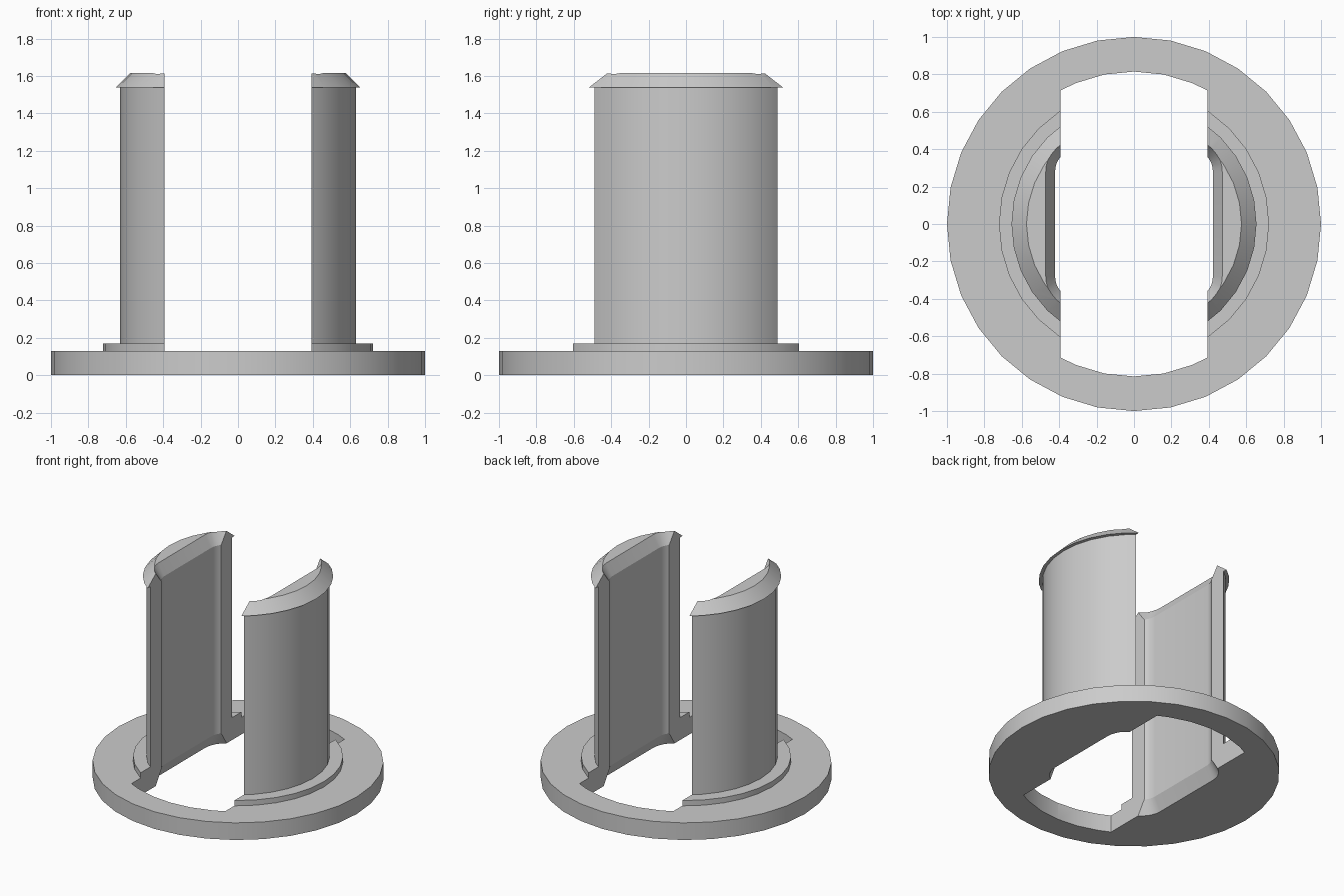
import bpy, bmesh, math

if "Cube" in bpy.data.objects:
    bpy.data.objects.remove(bpy.data.objects["Cube"])

SEG = 32


def loft(name, rings):
    """Closed solid from a stack of rings with equal point counts."""
    bm = bmesh.new()
    loops = [[bm.verts.new(p) for p in ring] for ring in rings]
    n = len(loops[0])
    for a, b in zip(loops, loops[1:]):
        for i in range(n):
            j = (i + 1) % n
            bm.faces.new((a[i], a[j], b[j], b[i]))
    bm.faces.new(loops[0][::-1])
    bm.faces.new(loops[-1])
    bmesh.ops.recalc_face_normals(bm, faces=bm.faces)
    mesh = bpy.data.meshes.new(name)
    bm.to_mesh(mesh)
    bm.free()
    obj = bpy.data.objects.new(name, mesh)
    bpy.context.collection.objects.link(obj)
    return obj


def circle(r, z):
    return [(r * math.cos(2 * math.pi * i / SEG),
             r * math.sin(2 * math.pi * i / SEG), z) for i in range(SEG)]


def rounded_rect(hx, hy, r, z, steps=8):
    """Rectangle of half sizes hx, hy grown outward by radius r."""
    pts = []
    for k, (sx, sy) in enumerate([(1, 1), (-1, 1), (-1, -1), (1, -1)]):
        for i in range(steps + 1):
            a = math.pi / 2 * (k + i / steps)
            pts.append((sx * hx + r * math.cos(a), sy * hy + r * math.sin(a), z))
    return pts


def slot_outline(half, r, z):
    """Straight sides at x = +-half, ends following a circle of radius r."""
    a0 = math.acos(half / r)
    angles = [a0] + [2 * math.pi * i / SEG for i in range(SEG // 2)
                     if a0 < 2 * math.pi * i / SEG < math.pi - a0] + [math.pi - a0]
    top = [(r * math.cos(a), r * math.sin(a), z) for a in angles]
    return top + [(-x, -y, z) for x, y, _ in top]


# flange, raised collar, clip arms and bevelled lip as one turned body
profile = [(1, 0), (1, 0.13), (0.722, 0.13), (0.722, 0.17), (0.63, 0.17),
           (0.63, 1.537), (0.655, 1.537), (0.575, 1.617)]
body = loft("flanged_clip", [circle(r, z) for r, z in profile])

# through slot that separates the two arms
slot = loft("slot_cutter", [slot_outline(0.393, 0.815, z) for z in (-0.2, 1.9)])

# rounded pocket in the arms, flared at both ends
levels = [(0.172, -0.1), (0.172, 0), (0.122, 0.1), (0.122, 1.53),
          (0.172, 1.617), (0.172, 1.8)]
pocket = loft("pocket_cutter", [rounded_rect(0.3, 0.28, r, z) for r, z in levels])

bpy.context.view_layer.objects.active = body
for cutter in (slot, pocket):
    cutter.hide_render = True
    mod = body.modifiers.new("cut", 'BOOLEAN')
    mod.operation = 'DIFFERENCE'
    mod.solver = 'EXACT'
    mod.object = cutter
    bpy.ops.object.modifier_apply(modifier=mod.name)
    bpy.data.objects.remove(cutter)

# grey plastic
grey = bpy.data.materials.new("light_grey")
grey.diffuse_color = (0.6, 0.6, 0.6, 1)
grey.use_nodes = True
grey.node_tree.nodes["Principled BSDF"].inputs["Base Color"].default_value = grey.diffuse_color
body.data.materials.clear()
body.data.materials.append(grey)

bpy.ops.object.select_all(action='DESELECT')
body.select_set(True)
bpy.ops.object.shade_smooth_by_angle(angle=math.radians(25))
